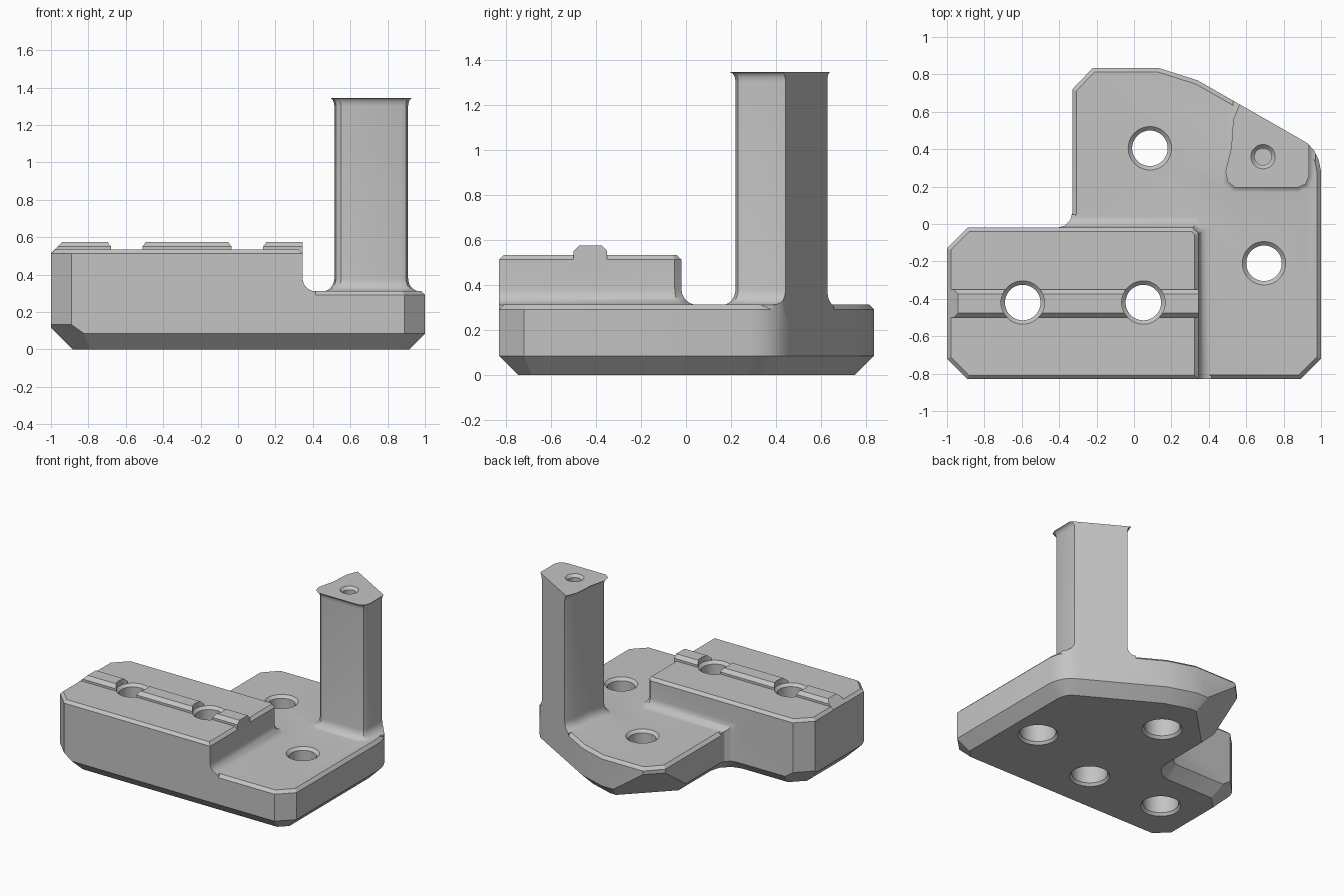
import bpy, bmesh
from math import sin, cos, pi, radians
from mathutils import Vector

cube = bpy.data.objects.get("Cube")
if cube:
    bpy.data.objects.remove(cube)

grey = bpy.data.materials.new("plain_grey")
grey.use_nodes = True
GREY = (0.55, 0.55, 0.55, 1)
grey.diffuse_color = GREY
grey.node_tree.nodes["Principled BSDF"].inputs["Base Color"].default_value = GREY


def offset(pts, d, mask):
    """Move each edge of a counterclockwise outline outward by d times its mask."""
    n, out = len(pts), []
    for i in range(n):
        a, b, c = (Vector(pts[k % n]) for k in (i - 1, i, i + 1))
        u, v = (b - a).normalized(), (c - b).normalized()
        nu, nv = Vector((u.y, -u.x)), Vector((v.y, -v.x))
        du, dv = d * mask[i - 1], d * mask[i]
        det = nu.x * nv.y - nu.y * nv.x
        if abs(det) < 1e-4:
            out.append(b + nu * du)
        else:
            out.append(b + Vector((du * nv.y - dv * nu.y, dv * nu.x - du * nv.x)) / det)
    return out


def loft(name, pts, levels, cuts=()):
    """Stack offset copies of an outline; each level is (z, offset, optional mask)."""
    bm = bmesh.new()
    rings = []
    for z, d, *m in levels:
        ring = offset(pts, d, m[0] if m else [1] * len(pts))
        rings.append([bm.verts.new((p.x, p.y, z)) for p in ring])
    n = len(pts)
    for low, high in zip(rings, rings[1:]):
        for i in range(n):
            j = (i + 1) % n
            bm.faces.new((low[i], low[j], high[j], high[i]))
    bm.faces.new(rings[0][::-1])
    bm.faces.new(rings[-1])
    for point, normal in cuts:
        r = bmesh.ops.bisect_plane(bm, geom=bm.verts[:] + bm.edges[:] + bm.faces[:],
                                   plane_co=point, plane_no=normal, clear_outer=True)
        edges = [e for e in r["geom_cut"] if isinstance(e, bmesh.types.BMEdge)]
        bmesh.ops.edgenet_fill(bm, edges=edges)
    bmesh.ops.recalc_face_normals(bm, faces=bm.faces[:])
    mesh = bpy.data.meshes.new(name)
    bm.to_mesh(mesh)
    bm.free()
    mesh.materials.append(grey)
    ob = bpy.data.objects.new(name, mesh)
    bpy.context.collection.objects.link(ob)
    return ob


def combine(target, other, operation, keep=False):
    mod = target.modifiers.new("join", "BOOLEAN")
    mod.operation, mod.object, mod.solver = operation, other, "EXACT"
    bpy.context.view_layer.objects.active = target
    bpy.ops.object.modifier_apply(modifier=mod.name)
    if not keep:
        bpy.data.objects.remove(other)


def fillet(z, width, height, mask, steps=6):
    """Concave curve that starts wide at z and narrows to the wall."""
    angles = [pi / 2 * k / steps for k in range(steps + 1)]
    return [(z + height * (1 - cos(a)), width * (1 - sin(a)), mask) for a in angles]


def circle(x, y, r, n=48):
    return [(x + r * cos(2 * pi * k / n), y + r * sin(2 * pi * k / n)) for k in range(n)]


# Base plate with chamfered rims and heavier chamfers on the left underside
TOP = 0.313
outline = [(-.89, -.83), (.89, -.83), (1, -.72), (1, .28), (.988, .34), (.965, .39),
           (.93, .43), (.88, .46), (.34, .768), (.13, .835), (-.22, .835), (-.33, .72),
           (-.33, .06), (-.341, .02), (-.37, -.009), (-.41, -.02), (-.89, -.02),
           (-1, -.13), (-1, -.72)]
body = loft("bracket_body", outline,
            [(0, -.085), (.085, 0), (TOP - .022, 0), (TOP, -.022)],
            [((-.885, 0, 0), (-1, 0, -1)),
             ((-.79, -.745, 0), (-1, -1, -1.4)),
             ((-.79, -.105, 0), (-1, 1, -1.4))])
envelope = loft("envelope", outline, [(-.1, 0), (2, 0)])

# Raised block, filleted into the plate on its right and rear sides
block_outline = [(-.89, -.83), (.345, -.83), (.345, -.05), (.315, -.02), (-.89, -.02),
                 (-1, -.13), (-1, -.72)]
inner = [0, 1, 1, 1, 0, 0, 0]
block = loft("raised_block", block_outline,
             [(.2, .07, inner)] + fillet(TOP - .002, .07, .07, inner)
             + [(.512, 0), (.533, -.021)])
combine(block, envelope, "INTERSECT", keep=True)

# Locating ridge along the block
ridge = loft("ridge", [(-1, -.5), (.345, -.5), (.345, -.35), (-1, -.35)],
             [(.45, 0), (.55, 0), (.575, -.025, [1, 0, 1, 0])],
             [((-.94, 0, .575), (-1, 0, 1))])

# Upright post with a flared foot and lip, trimmed to the plate's slanted side
post_outline = [(.55, .22), (.87, .22), (.898, .232), (.91, .26), (.91, .75), (.64, .75),
                (.585, .625), (.555, .55), (.545, .4), (.515, .28), (.524, .24)]
every = [1] * len(post_outline)
lip = [(1.345 - z, d, m) for z, d, m in fillet(0, .025, .045, every)][::-1]
post = loft("post", post_outline,
            [(.2, .06)] + fillet(TOP - .002, .06, .07, every) + lip)
combine(post, envelope, "INTERSECT")

for part in (block, ridge, post):
    combine(body, part, "UNION")

# Through holes, counterbored underneath and countersunk on top
for x, y, top in ((-.595, -.42, .533), (.05, -.42, .533), (.085, .405, TOP), (.695, -.21, TOP)):
    hole = loft("hole", circle(x, y, .095),
                [(-.1, .045), (0, .045), (.02, .03), (.17, .03), (.17, 0),
                 (top - .02, 0), (top, .021), (top + .2, .021)])
    combine(body, hole, "DIFFERENCE")

# Blind hole in the post top
pin_hole = loft("pin_hole", circle(.69, .36, .045),
                [(1.2, 0), (1.325, 0), (1.345, .02), (1.4, .02)])
combine(body, pin_hole, "DIFFERENCE")

# Smooth the curved walls, keep the chamfers crisp
bpy.ops.object.select_all(action="DESELECT")
body.select_set(True)
bpy.context.view_layer.objects.active = body
bpy.ops.object.shade_smooth_by_angle(angle=radians(28))
